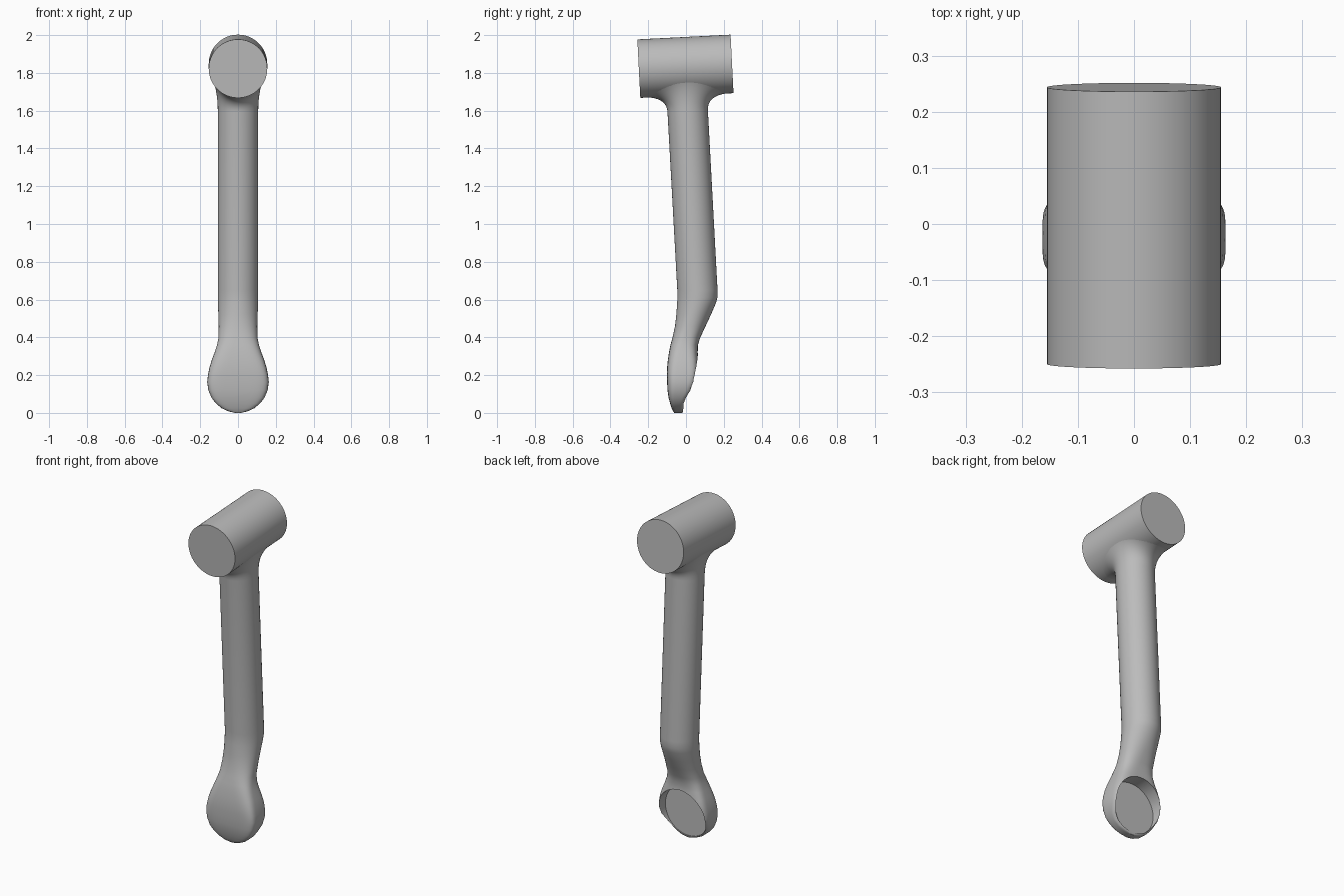
import bpy, bmesh, math
from mathutils import Matrix, Vector

cube = bpy.data.objects.get("Cube")
if cube:
    bpy.data.objects.remove(cube, do_unlink=True)

SEG = 64
TILT = math.radians(2.9)
BAR_R, BAR_LEN, SHAFT_R = 0.155, 0.494, 0.107
FRAME = Matrix.Translation((0, -0.003, 1.835)) @ Matrix.Rotation(TILT, 4, "X")

grey = bpy.data.materials.new("plain grey")
grey.use_nodes = True
grey.diffuse_color = (0.5, 0.5, 0.5, 1)
grey.node_tree.nodes["Principled BSDF"].inputs["Base Color"].default_value = (0.5, 0.5, 0.5, 1)


def finish(name, bm):
    bmesh.ops.recalc_face_normals(bm, faces=bm.faces)
    mesh = bpy.data.meshes.new(name)
    bm.to_mesh(mesh)
    bm.free()
    obj = bpy.data.objects.new(name, mesh)
    mesh.materials.append(grey)
    bpy.context.collection.objects.link(obj)
    return obj


def select(obj):
    bpy.ops.object.select_all(action="DESELECT")
    obj.select_set(True)
    bpy.context.view_layer.objects.active = obj


def smooth(obj):
    select(obj)
    bpy.ops.object.shade_smooth_by_angle(angle=math.radians(35))


def cylinder(name, radius, depth, matrix):
    bm = bmesh.new()
    bmesh.ops.create_cone(bm, cap_ends=True, segments=SEG, radius1=radius, radius2=radius,
                          depth=depth, matrix=matrix @ Matrix.Rotation(math.pi / 2, 4, "X"))
    return finish(name, bm)


def loft(name, rings):
    bm = bmesh.new()
    loops = [[bm.verts.new(p) for p in ring] for ring in rings]
    for a, b in zip(loops, loops[1:]):
        for i in range(SEG):
            j = (i + 1) % SEG
            bm.faces.new((a[i], a[j], b[j], b[i]))
    bm.faces.new(loops[0])
    bm.faces.new(loops[-1])
    return finish(name, bm)


ANGLES = [2 * math.pi * i / SEG for i in range(SEG)]


def under_bar(x, y, sink=0.0):
    return Vector((x, y, -math.sqrt(BAR_R ** 2 - x ** 2) + sink))


def flare_ring(t):
    # Fillet from the bar's underside (t = 0) down to the round shaft (t = 1)
    ring = []
    for a in ANGLES:
        c, s = math.cos(a), math.sin(a)
        end = under_bar(0.148 * c, 0.235 * s, 0.002)
        corner = under_bar(SHAFT_R * c, SHAFT_R * s)
        start = Vector((SHAFT_R * c, SHAFT_R * s, -0.238))
        ring.append(FRAME @ (end * (1 - t) ** 2 + corner * 2 * t * (1 - t) + start * t * t))
    return ring


def section(z, width, front, back, power):
    # Horizontal rounded section with the given half width and depth limits
    mid, half = (front + back) / 2, (back - front) / 2
    ring = []
    for a in ANGLES:
        c, s = math.cos(a), math.sin(a)
        ring.append(Vector((width * math.copysign(abs(c) ** (2 / power), c),
                            mid + half * math.copysign(abs(s) ** (2 / power), s), z)))
    return ring


# Crossbar
smooth(cylinder("crossbar", BAR_R, BAR_LEN, FRAME))

# Arm: flare, straight shaft, bent neck and round end
neck = [
    (0.65, 0.107, -0.046, 0.167, 2), (0.61, 0.107, -0.045, 0.166, 2),
    (0.58, 0.106, -0.047, 0.158, 2), (0.52, 0.104, -0.051, 0.132, 2),
    (0.46, 0.102, -0.058, 0.104, 2.2), (0.40, 0.103, -0.071, 0.076, 2.5),
    (0.36, 0.111, -0.082, 0.063, 3), (0.32, 0.124, -0.09, 0.062, 3.5),
    (0.28, 0.139, -0.096, 0.065, 4), (0.24, 0.151, -0.1, 0.066, 4.5),
    (0.20, 0.159, -0.101, 0.062, 5), (0.163, 0.163, -0.1, 0.054, 5),
    (0.12, 0.157, -0.098, 0.037, 5), (0.08, 0.14, -0.092, 0.008, 5),
    (0.05, 0.117, -0.084, -0.008, 5), (0.025, 0.087, -0.076, -0.013, 5),
    (0.008, 0.05, -0.068, -0.016, 5), (0.0, 0.015, -0.062, -0.02, 4),
]
rings = [flare_ring(k / 10) for k in range(11)]
rings += [section(*row) for row in neck]
arm = loft("arm", rings)

# Round socket recessed into the back of the end
cutter = cylinder("socket_cutter", 0.151, 0.4, Matrix.Translation((0, 0.18, 0.163)))
cutter.hide_render = True
cut = arm.modifiers.new("socket", "BOOLEAN")
cut.operation = "DIFFERENCE"
cut.solver = "EXACT"
cut.object = cutter
select(arm)
bpy.ops.object.modifier_apply(modifier=cut.name)
bpy.data.objects.remove(cutter, do_unlink=True)
smooth(arm)
